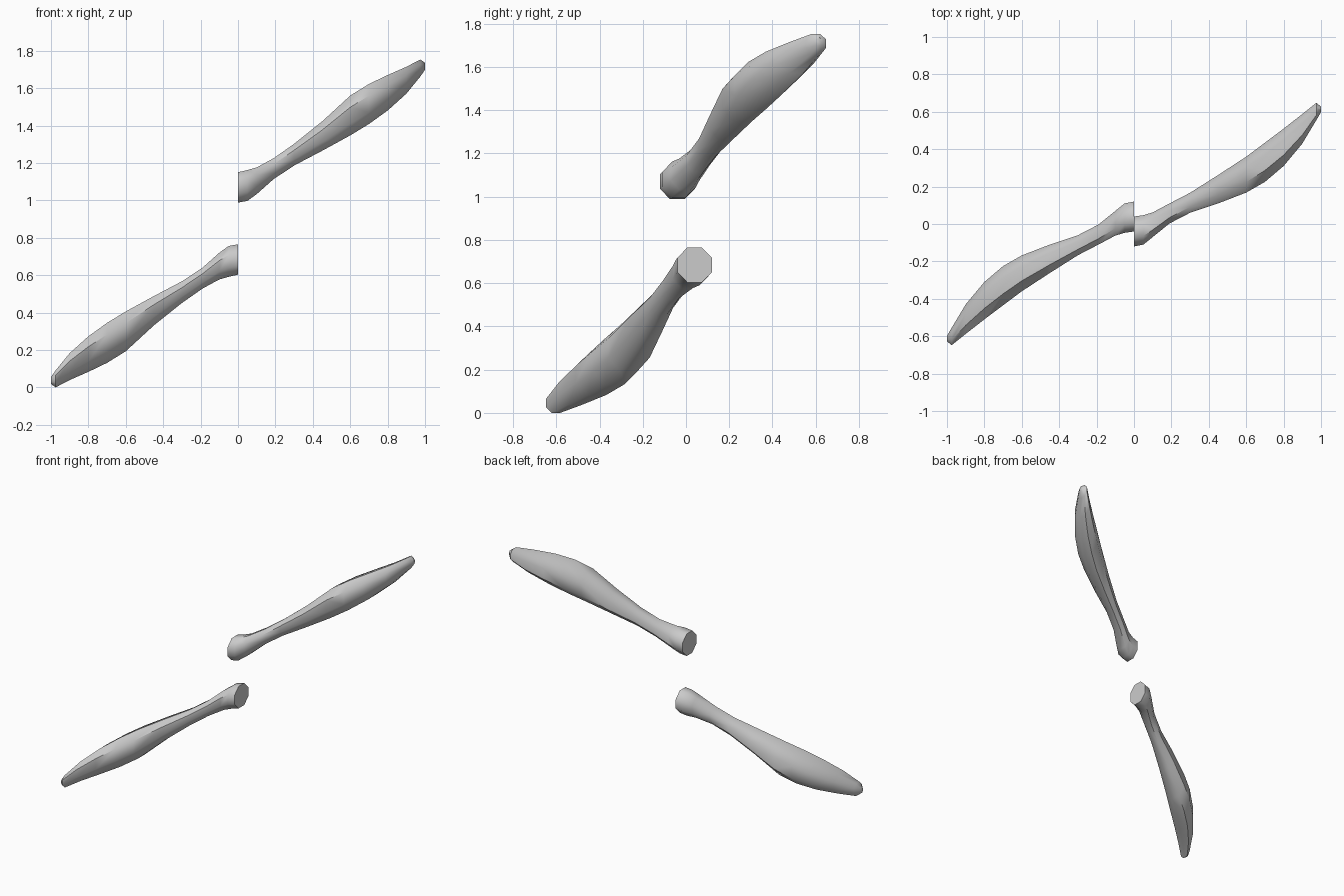
import bpy, bmesh, math

if "Cube" in bpy.data.objects:
    bpy.data.objects.remove(bpy.data.objects["Cube"])

HEIGHT = 1.753
SIDES = 8

# Cross-sections along the upper blade: x, y min, y max, z min, z max
STATIONS = [
    (0.00, -0.12, 0.04, 0.988, 1.15),
    (0.05, -0.11, 0.047, 0.997, 1.162),
    (0.10, -0.07, 0.062, 1.033, 1.176),
    (0.19, 0.003, 0.11, 1.113, 1.225),
    (0.30, 0.06, 0.167, 1.186, 1.302),
    (0.45, 0.11, 0.262, 1.265, 1.422),
    (0.60, 0.168, 0.36, 1.347, 1.56),
    (0.70, 0.225, 0.435, 1.408, 1.622),
    (0.80, 0.31, 0.51, 1.48, 1.67),
    (0.90, 0.43, 0.588, 1.57, 1.714),
    (0.975, 0.555, 0.648, 1.662, HEIGHT),
    (1.00, 0.598, 0.627, 1.698, 1.735),
]


def blade(name, inverted):
    bm = bmesh.new()
    rings = []
    fit = 1 / math.cos(math.pi / SIDES)
    for x, y0, y1, z0, z1 in STATIONS:
        ring = []
        for i in range(SIDES):
            a = 2 * math.pi * (i + 0.5) / SIDES
            y = (y0 + y1) / 2 + (y1 - y0) / 2 * fit * math.cos(a)
            z = (z0 + z1) / 2 + (z1 - z0) / 2 * fit * math.sin(a)
            co = (-x, -y, HEIGHT - z) if inverted else (x, y, z)
            ring.append(bm.verts.new(co))
        rings.append(ring)
    for r, s in zip(rings, rings[1:]):
        for i in range(SIDES):
            j = (i + 1) % SIDES
            bm.faces.new((r[i], r[j], s[j], s[i]))
    # root and tip caps
    bm.faces.new(rings[0])
    bm.faces.new(rings[-1])
    bmesh.ops.recalc_face_normals(bm, faces=bm.faces[:])
    mesh = bpy.data.meshes.new(name)
    bm.to_mesh(mesh)
    bm.free()
    obj = bpy.data.objects.new(name, mesh)
    bpy.context.collection.objects.link(obj)
    bpy.ops.object.select_all(action='DESELECT')
    obj.select_set(True)
    bpy.context.view_layer.objects.active = obj
    bpy.ops.object.shade_smooth_by_angle(angle=math.radians(50))


# Two blades, each the point reflection of the other
blade("upper_blade", False)
blade("lower_blade", True)
